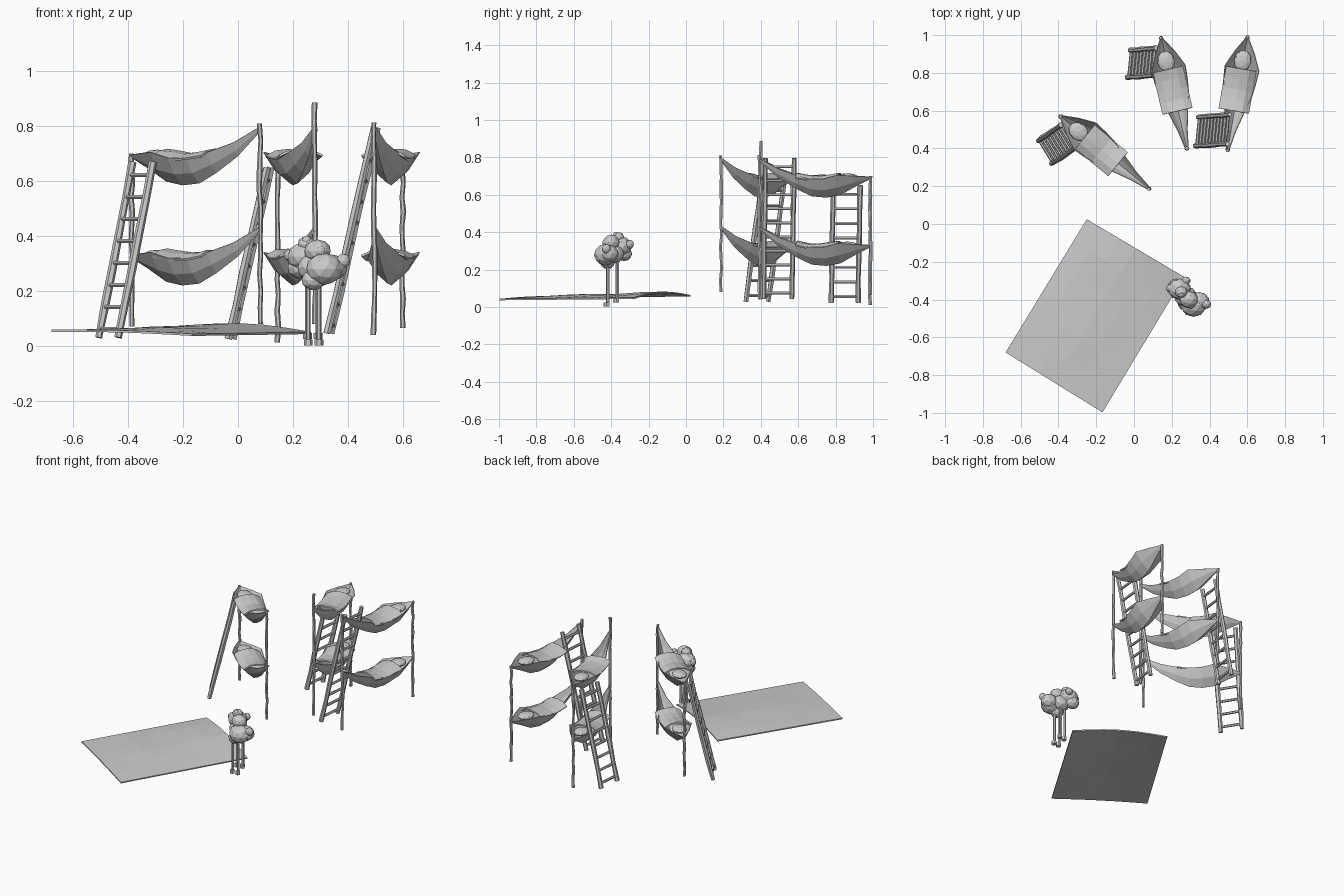
import bpy, bmesh, math, random
from mathutils import Vector, Matrix

if "Cube" in bpy.data.objects:
    bpy.data.objects.remove(bpy.data.objects["Cube"])
random.seed(4)

def finish(name, bm):
    bmesh.ops.recalc_face_normals(bm, faces=bm.faces)
    me = bpy.data.meshes.new(name)
    bm.to_mesh(me)
    bm.free()
    ob = bpy.data.objects.new(name, me)
    bpy.context.collection.objects.link(ob)
    return ob

def tube(bm, a, b, r, segs=1, jitter=0.0, sides=6):
    # straight or slightly crooked pole between two points
    a, b = Vector(a), Vector(b)
    rot = (b - a).to_track_quat('Z', 'Y')
    rings = []
    for i in range(segs + 1):
        off = Vector((random.uniform(-1, 1), random.uniform(-1, 1), 0)) * jitter
        rr = r * random.uniform(0.85, 1.12) if segs > 1 else r
        c = a.lerp(b, i / segs)
        rings.append([bm.verts.new(c + rot @ (off + Vector((rr * math.cos(t), rr * math.sin(t), 0))))
                      for t in [2 * math.pi * k / sides for k in range(sides)]])
    for p, q in zip(rings, rings[1:]):
        for k in range(sides):
            n = (k + 1) % sides
            bm.faces.new((p[k], p[n], q[n], q[k]))
    bm.faces.new(rings[0])
    bm.faces.new(rings[-1])

def grid(bm, rows):
    vs = [[bm.verts.new(p) for p in row] for row in rows]
    for r0, r1 in zip(vs, vs[1:]):
        for i in range(len(r0) - 1):
            bm.faces.new((r0[i], r0[i + 1], r1[i + 1], r1[i]))

def thicken(ob, t, offset=-1):
    m = ob.modifiers.new("thickness", 'SOLIDIFY')
    m.thickness, m.offset = t, offset

def blob(bm, c, r, scale=(1, 1, 1), sub=1, rot=0):
    m = Matrix.Translation(c) @ Matrix.Rotation(rot, 4, 'Z') @ Matrix.Diagonal((*scale, 1))
    bmesh.ops.create_icosphere(bm, subdivisions=sub, radius=r, matrix=m)

# hammock profile: distance along, half width, rim height, bottom height
PROFILE = [(0.0, 0.008, 0.695, 0.685), (0.08, 0.055, 0.70, 0.645), (0.165, 0.093, 0.705, 0.598),
           (0.24, 0.088, 0.685, 0.585), (0.32, 0.077, 0.685, 0.592), (0.40, 0.053, 0.705, 0.63),
           (0.50, 0.027, 0.74, 0.69), (0.605, 0.009, 0.795, 0.78)]

def hammock(name, head, foot, drop):
    h = Vector((*head, 0))
    d = (Vector((*foot, 0)) - h).normalized()
    n = Vector((-d.y, d.x, 0))
    def at(u, v, z):
        return h + d * u + n * v + Vector((0, 0, z - drop))
    # sling
    bm = bmesh.new()
    grid(bm, [[at(u, w * s, lo + (hi - lo) * f)
               for s, f in ((-1, 1), (-.55, .4), (0, 0), (.55, .4), (1, 1))]
              for u, w, hi, lo in PROFILE])
    thicken(finish(name + "_sling", bm), 0.004)
    # blanket
    bm = bmesh.new()
    grid(bm, [[at(u, v, z + dz + random.uniform(-.003, .003))
               for v, dz in ((-.084, -.014), (-.045, 0.004), (0, .009), (.04, .004), (.076, -.014))]
              for u, z in ((.168, .706), (.225, .697), (.28, .692), (.335, .694), (.395, .705))])
    thicken(finish(name + "_blanket", bm), 0.008, 0)
    # pillow
    bm = bmesh.new()
    blob(bm, at(.125, -.003, .695), 1, (.057, .046, .02), 2, math.atan2(d.y, d.x))
    finish(name + "_pillow", bm)

# three double hammocks: head xy, foot xy, head post z range, foot post z range
BEDS = [("left", (-.388, .57), (.08, .187), (.07, .70), (.08, .81)),
        ("middle", (.145, .983), (.28, .40), (.012, .70), (.08, .887)),
        ("right", (.60, .987), (.496, .392), (.065, .70), (.04, .813))]
for name, head, foot, hz, fz in BEDS:
    hammock(name + "_upper", head, foot, 0)
    hammock(name + "_lower", head, foot, .365)
    for end, p, z in (("head", head, hz), ("foot", foot, fz)):
        bm = bmesh.new()
        tube(bm, (*p, z[0]), (*p, z[1]), .0095, 12, .003)
        finish(f"{name}_{end}_post", bm)

# leaning ladders: first rail base, second rail base, lean, z range
LADDERS = [("left", (-.508, .44), (-.435, .32), (.125, .085), (.03, .67)),
           ("middle", (-.02, .92), (-.035, .777), (.14, .01), (.025, .65)),
           ("right", (.34, .567), (.325, .413), (.17, .012), (.045, .795))]
for name, a, b, lean, (z0, z1) in LADDERS:
    rails = [(Vector((*p, z0)), Vector((p[0] + lean[0], p[1] + lean[1], z1))) for p in (a, b)]
    bm = bmesh.new()
    for lo, hi in rails:
        tube(bm, lo, hi, .0145, 5, .0015)
    rungs = round((z1 - z0) / .078)
    for i in range(rungs):
        t = (i + .4) / rungs
        tube(bm, rails[0][0].lerp(rails[0][1], t), rails[1][0].lerp(rails[1][1], t), .0085)
    finish(name + "_ladder", bm)

# ground cloth, a softly creased slab
c00, c10, c11, c01 = [Vector(p) for p in ((-.25, .025, .06), (.265, -.28, .047),
                                          (-.167, -.997, .04), (-.68, -.68, .055))]
bm = bmesh.new()
rows = []
for j in range(7):
    t = j / 6
    row = []
    for i in range(7):
        s = i / 6
        p = c00.lerp(c10, s).lerp(c01.lerp(c11, s), t)
        p.z += .025 * math.sin(math.pi * s) * (1 - t * .8)
        if 0 < i < 6 and 0 < j < 6:
            p.z += random.uniform(-.004, .003)
        row.append(p)
    rows.append(row)
grid(bm, rows)
thicken(finish("ground_cloth", bm), .008, 0)

# woolly animal: fleece lumps, then head, ears and tail
bm = bmesh.new()
for x, y, z, r in ((.24, -.345, .325, .056), (.315, -.43, .28, .062), (.275, -.385, .285, .055),
                   (.25, -.36, .372, .03), (.225, -.33, .285, .042), (.29, -.40, .345, .045),
                   (.345, -.41, .285, .05), (.275, -.42, .24, .04)):
    blob(bm, (x, y, z), r * 1.05, (1.05, .95, .9), 2)
finish("fleece", bm)
bm = bmesh.new()
for x, y, z, r in ((.19, -.34, .33, .023), (.275, -.30, .335, .024), (.383, -.425, .31, .026),
                   (.25, -.375, .385, .017), (.30, -.43, .345, .02)):
    blob(bm, (x, y, z), r, (1, .9, 1), 2)
finish("head_ears_and_tail", bm)
bm = bmesh.new()
for x, y, z in ((.253, -.37, .025), (.292, -.365, .025), (.256, -.42, .002), (.295, -.418, .002)):
    tube(bm, (x, y, z), (x, y, .27), .009)
    tube(bm, (x, y - .006, z), (x, y - .006, z + .022), .016)
finish("legs_and_hooves", bm)
